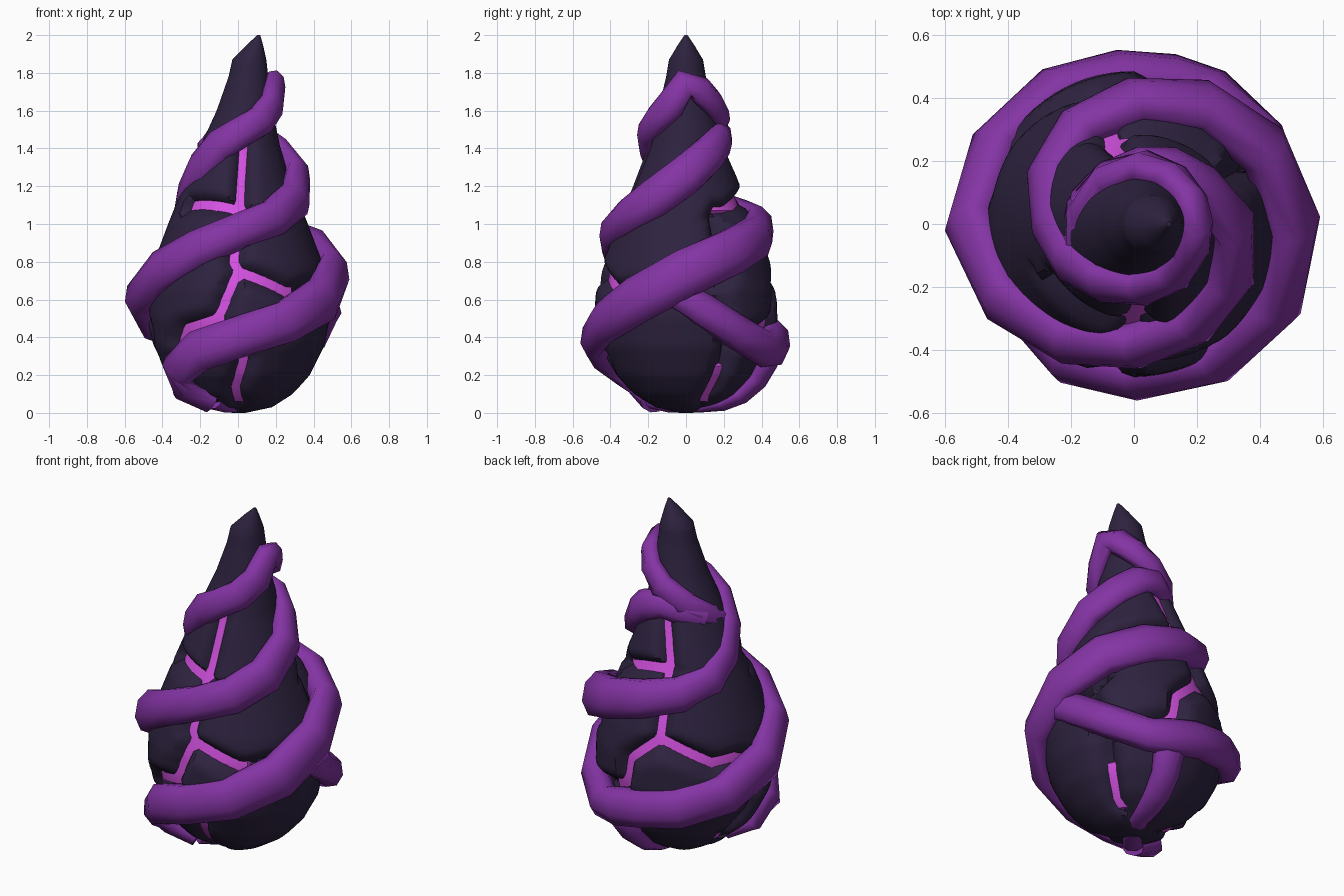
import bpy, bmesh, math
from mathutils import Vector


def material(name, rgb):
    m = bpy.data.materials.new(name)
    m.diffuse_color = (*rgb, 1)
    return m


DARK = material("dark_shell", (0.027, 0.0165, 0.050))
PURPLE = material("purple_vine", (0.23, 0.034, 0.37))
PINK = material("bright_pink", (0.68, 0.085, 0.78))

# teardrop outline: height, radius, sideways lean
PROFILE = [(0.0, 0.04, 0), (0.03, 0.18, 0), (0.1, 0.29, 0), (0.2, 0.38, 0), (0.35, 0.455, 0),
           (0.5, 0.485, 0), (0.65, 0.48, 0), (0.8, 0.445, 0), (1.0, 0.37, 0), (1.2, 0.29, 0),
           (1.4, 0.215, 0.01), (1.6, 0.148, 0.035), (1.78, 0.105, 0.055), (1.87, 0.09, 0.06),
           (1.95, 0.042, 0.09), (2.0, 0.008, 0.11)]


def outline(z):
    for (z0, r0, x0), (z1, r1, x1) in zip(PROFILE, PROFILE[1:]):
        if z <= z1:
            t = (z - z0) / (z1 - z0)
            return r0 + (r1 - r0) * t, x0 + (x1 - x0) * t
    return PROFILE[-1][1:]


def on_body(deg, z, r=None):
    R, lean = outline(z)
    r = R if r is None else r
    a = math.radians(deg)
    return Vector((lean + r * math.cos(a), r * math.sin(a), z))


def finish(bm, name, mat, angle=35):
    bmesh.ops.recalc_face_normals(bm, faces=bm.faces)
    me = bpy.data.meshes.new(name)
    bm.to_mesh(me)
    bm.free()
    me.materials.append(mat)
    ob = bpy.data.objects.new(name, me)
    bpy.context.collection.objects.link(ob)
    bpy.ops.object.select_all(action='DESELECT')
    ob.select_set(True)
    bpy.context.view_layer.objects.active = ob
    bpy.ops.object.shade_smooth_by_angle(angle=math.radians(angle))
    return ob


def skin(bm, rings):
    """Join rings of points into a closed skin with capped ends."""
    vs = [[bm.verts.new(p) for p in ring] for ring in rings]
    n = len(vs[0])
    for a, b in zip(vs, vs[1:]):
        for i in range(n):
            j = (i + 1) % n
            bm.faces.new((a[i], a[j], b[j], b[i]))
    bm.faces.new(vs[0])
    bm.faces.new(vs[-1])


def lathe(name, mat, heights, sides, inset):
    bm = bmesh.new()
    rings = []
    for z in heights:
        ring = []
        for i in range(sides):
            deg = 360 * i / sides
            ring.append(on_body(deg, z, max(0.004, outline(z)[0] - inset(deg, z))))
        rings.append(ring)
    skin(bm, rings)
    return finish(bm, name, mat)


# each plate is a group of centres: angle, height
PLATES = [
    [(-75, 0.48), (-45, 0.4), (-60, 0.2), (-25, 0.3), (0, 0.25), (0, 0.5), (-30, 0.1)],  # low right
    [(-113, 0.28), (-130, 0.16)],                                                        # low left
    [(-160, 0.3), (-155, 0.5), (-125, 0.66), (-130, 0.9), (-155, 0.85)],                 # left
    [(-55, 0.87), (-20, 0.9), (10, 0.85), (-10, 1.1), (-42, 1.27), (0, 1.3), (50, 1.28)],  # right
    [(45, 0.62), (45, 0.85), (70, 0.92)],                                                # back right
    [(-130, 1.3)],                                                                       # upper left
    [(140, 0.92), (165, 0.88), (185, 0.8), (170, 1.1), (150, 1.37)],                     # back left
    [(60, 0.22), (115, 0.5), (120, 0.25), (165, 0.42)]]                                  # low back
JOINED = [{2, 6}, {5, 6}]  # neighbours without a gap
SEEDS = [(on_body(*s), g) for g, plate in enumerate(PLATES) for s in plate]
# regions (angle and height ranges) where the gaps stay dark
CLOSED = [(5, 62, 0.27, 1.04), (165, 208, 0.95, 1.6), (315, 360, 0.45, 0.8)]


def depth_scale(z):
    return min(1, outline(z)[0] / 0.3) * max(0, min(1, (1.55 - z) / 0.15))


def plate_inset(deg, z):
    """Plates bulge in the middle and sink along their shared borders."""
    p = on_body(deg, z)
    near = sorted(SEEDS, key=lambda s: (s[0] - p).length_squared)
    a, g = near[0]
    border = min(((b - p).length_squared - (a - p).length_squared) / (2 * (b - a).length)
                 for b, h in near[1:] if h != g and {g, h} not in JOINED)
    t = min(1, border / 0.1)
    return 0.1 * (1 - t) ** 2 * depth_scale(z)


def core_inset(deg, z):
    closed = any(a <= deg <= b and c <= z <= d for a, b, c, d in CLOSED)
    return (0.11 if closed else 0.053) * depth_scale(z) + 0.002


# glowing core shows through the gaps between the dark plates
plate_heights = [0, 0.015] + [0.03 + 1.84 * i / 84 for i in range(85)] + [1.91, 1.95, 1.98, 2.0]
core_heights = [0.06 + 1.5 * i / 40 for i in range(41)]
lathe("dark_plates", DARK, plate_heights, 80, plate_inset)
lathe("glowing_core", PINK, core_heights, 60, core_inset)


def vine(name, stations, sides=8):
    """Sweep a flattened tube; station = angle, height, radius, half width, half thickness."""
    pts = [on_body(d, max(z, 0), r) for d, z, r, w, h in stations]
    rings = []
    for i, (d, z, r, w, h) in enumerate(stations):
        t = (pts[min(i + 1, len(pts) - 1)] - pts[max(i - 1, 0)]).normalized()
        a = math.radians(d)
        out = max(-1, min(1, r / 0.12))
        slope = 0.15 - max(0, 0.2 - z) * 6
        n = Vector((out * math.cos(a), out * math.sin(a), slope))
        n = (n - t * n.dot(t)).normalized()
        b = t.cross(n)
        ring = []
        for k in range(sides):
            q = 2 * math.pi * (k + 0.5) / sides
            p = pts[i] + b * (w * math.cos(q)) + n * (h * math.sin(q))
            p.z = max(p.z, 0.003)
            ring.append(p)
        rings.append(ring)
    bm = bmesh.new()
    skin(bm, rings)
    return finish(bm, name, PURPLE, 65)


# main vine: rises from the base, winds up and loops over near the tip
vine("main_vine", [
    (-128, 0.05, 0.23, 0.07, 0.05), (-141, 0.12, 0.36, 0.09, 0.06), (-137, 0.23, 0.435, 0.11, 0.08),
    (-116, 0.33, 0.475, 0.115, 0.08), (-90, 0.40, 0.48, 0.115, 0.08), (-60, 0.48, 0.50, 0.12, 0.08),
    (-30, 0.60, 0.515, 0.13, 0.085), (0, 0.74, 0.505, 0.135, 0.085), (30, 0.85, 0.475, 0.13, 0.085),
    (60, 0.93, 0.43, 0.12, 0.085), (90, 0.99, 0.385, 0.11, 0.08), (120, 1.03, 0.35, 0.10, 0.075),
    (150, 1.08, 0.31, 0.10, 0.07), (180, 1.17, 0.26, 0.10, 0.065), (210, 1.30, 0.235, 0.10, 0.065),
    (240, 1.42, 0.215, 0.09, 0.06), (270, 1.49, 0.20, 0.085, 0.06), (300, 1.55, 0.185, 0.085, 0.06),
    (330, 1.63, 0.165, 0.085, 0.055), (358, 1.745, 0.145, 0.08, 0.055), (390, 1.71, 0.15, 0.075, 0.055),
    (420, 1.64, 0.165, 0.075, 0.055), (450, 1.57, 0.18, 0.075, 0.055), (485, 1.49, 0.18, 0.075, 0.055),
    (525, 1.40, 0.185, 0.07, 0.05), (565, 1.32, 0.21, 0.07, 0.05)])

# second vine: forks off the first on the right, dips and winds round the back
vine("second_vine", [
    (-8, 0.64, 0.47, 0.08, 0.06), (10, 0.55, 0.485, 0.09, 0.07), (35, 0.42, 0.49, 0.095, 0.075),
    (60, 0.335, 0.485, 0.10, 0.08), (75, 0.35, 0.475, 0.11, 0.08), (95, 0.385, 0.475, 0.11, 0.08),
    (120, 0.42, 0.49, 0.115, 0.08),
    (150, 0.49, 0.505, 0.115, 0.08), (180, 0.62, 0.515, 0.125, 0.085), (210, 0.75, 0.475, 0.12, 0.08),
    (240, 0.87, 0.42, 0.105, 0.08), (270, 0.96, 0.385, 0.10, 0.075), (300, 1.03, 0.365, 0.105, 0.075),
    (330, 1.13, 0.35, 0.11, 0.075), (360, 1.26, 0.31, 0.11, 0.07), (390, 1.37, 0.24, 0.10, 0.065),
    (420, 1.44, 0.21, 0.09, 0.06), (450, 1.47, 0.19, 0.08, 0.055), (485, 1.43, 0.18, 0.07, 0.05),
    (520, 1.39, 0.185, 0.07, 0.05)])

# root: drops from the back fork and runs under the base
vine("root", [
    (72, 0.36, 0.46, 0.09, 0.06), (75, 0.26, 0.44, 0.09, 0.06), (76, 0.17, 0.385, 0.08, 0.055),
    (75, 0.09, 0.30, 0.075, 0.045), (72, 0.045, 0.20, 0.065, 0.035), (64, 0.025, 0.09, 0.055, 0.024),
    (56, 0.025, -0.10, 0.055, 0.024), (52, 0.05, -0.22, 0.06, 0.03)])
